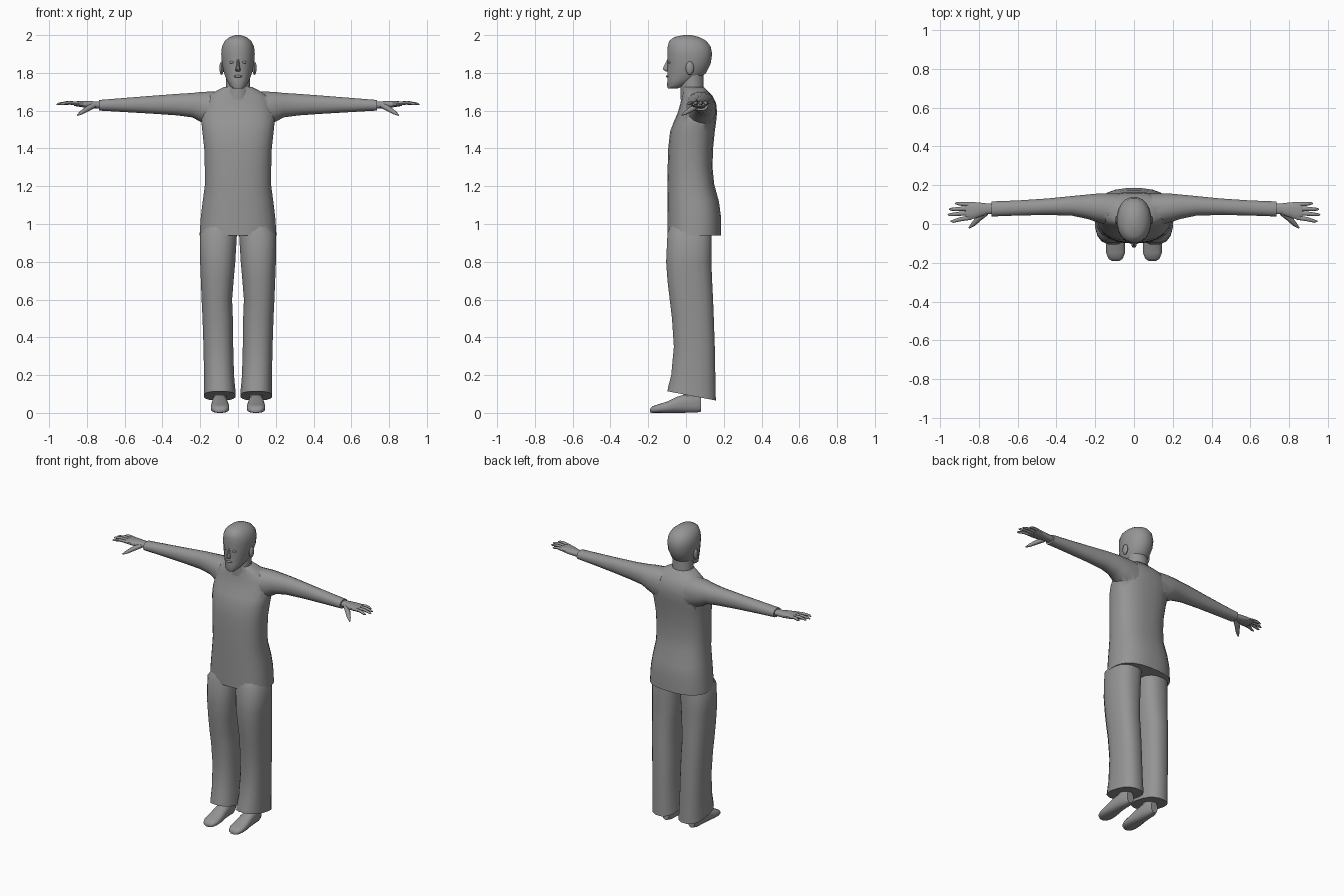
import bpy, bmesh, math
from mathutils import Vector

if "Cube" in bpy.data.objects:
    bpy.data.objects.remove(bpy.data.objects["Cube"])

grey = bpy.data.materials.new("plain_grey")
grey.diffuse_color = (0.3, 0.3, 0.3, 1)
grey.use_nodes = True
grey.node_tree.nodes["Principled BSDF"].inputs["Base Color"].default_value = grey.diffuse_color


def activate(ob):
    bpy.ops.object.select_all(action='DESELECT')
    ob.select_set(True)
    bpy.context.view_layer.objects.active = ob


def finish(ob, angle=50):
    activate(ob)
    for m in list(ob.modifiers):
        bpy.ops.object.modifier_apply(modifier=m.name)
    bpy.ops.object.shade_smooth_by_angle(angle=math.radians(angle))


def loft(name, axis, stations, sides=16, power=2.0, mirror=False, angle=50):
    """Skin rounded rings; station = (position, low a, high a, low b, high b[, tilt])."""
    bm = bmesh.new()
    rings = []
    for t, a0, a1, b0, b1, *tilt in stations:
        ring = []
        for i in range(sides):
            th = 2 * math.pi * (i + 0.5) / sides
            c, s = math.cos(th), math.sin(th)
            u = math.copysign(abs(c) ** (2 / power), c) * (a1 - a0) / 2
            v = math.copysign(abs(s) ** (2 / power), s) * (b1 - b0) / 2
            p = t + (tilt[0] * v if tilt else 0)
            a, b = (a0 + a1) / 2 + u, (b0 + b1) / 2 + v
            co = {'x': (p, a, b), 'y': (a, p, b), 'z': (a, b, p)}[axis]
            ring.append(bm.verts.new(co))
        rings.append(ring)
    for lo, hi in zip(rings, rings[1:]):
        for i in range(sides):
            j = (i + 1) % sides
            bm.faces.new((lo[i], lo[j], hi[j], hi[i]))
    bm.faces.new(rings[0])
    bm.faces.new(rings[-1])
    bmesh.ops.recalc_face_normals(bm, faces=bm.faces)
    me = bpy.data.meshes.new(name)
    bm.to_mesh(me)
    bm.free()
    me.materials.append(grey)
    ob = bpy.data.objects.new(name, me)
    bpy.context.collection.objects.link(ob)
    if mirror:
        ob.modifiers.new("mirror", 'MIRROR').use_mirror_merge = False
    finish(ob, angle)
    return ob


def tube(name, points, radii, flat=1.0, sides=8):
    """Tapered tube through points, mirrored to both sides."""
    bm = bmesh.new()
    pts = [Vector(p) for p in points]
    rings = []
    for k, p in enumerate(pts):
        d = (pts[min(k + 1, len(pts) - 1)] - pts[max(k - 1, 0)]).normalized()
        side = d.cross(Vector((0, 0, 1))).normalized()
        up = side.cross(d)
        rings.append([bm.verts.new(p + radii[k] * (side * math.cos(a) + up * math.sin(a) * flat))
                      for a in (2 * math.pi * i / sides for i in range(sides))])
    for lo, hi in zip(rings, rings[1:]):
        for i in range(sides):
            j = (i + 1) % sides
            bm.faces.new((lo[i], lo[j], hi[j], hi[i]))
    bm.faces.new(rings[0])
    bm.faces.new(rings[-1])
    bmesh.ops.recalc_face_normals(bm, faces=bm.faces)
    me = bpy.data.meshes.new(name)
    bm.to_mesh(me)
    bm.free()
    me.materials.append(grey)
    ob = bpy.data.objects.new(name, me)
    bpy.context.collection.objects.link(ob)
    ob.modifiers.new("mirror", 'MIRROR').use_mirror_merge = False
    finish(ob)


def ball(name, loc, size, mirror=True):
    """Small ellipsoid for facial features."""
    bm = bmesh.new()
    bmesh.ops.create_uvsphere(bm, u_segments=10, v_segments=6, radius=1)
    for v in bm.verts:
        v.co = Vector(loc) + Vector([c * s for c, s in zip(v.co, size)])
    me = bpy.data.meshes.new(name)
    bm.to_mesh(me)
    bm.free()
    me.materials.append(grey)
    ob = bpy.data.objects.new(name, me)
    bpy.context.collection.objects.link(ob)
    if mirror:
        ob.modifiers.new("mirror", 'MIRROR').use_mirror_merge = False
    finish(ob)


# Shirt body, flared at the hem
shirt = loft("shirt", 'z', [
    (0.94, -.205, .205, -.10, .186), (1.04, -.198, .198, -.10, .186),
    (1.12, -.188, .188, -.10, .175), (1.21, -.176, .176, -.10, .15),
    (1.30, -.177, .177, -.098, .141), (1.40, -.18, .18, -.095, .144),
    (1.49, -.19, .19, -.085, .153), (1.54, -.195, .195, -.066, .16),
    (1.59, -.19, .19, -.044, .165), (1.64, -.18, .18, -.03, .16),
    (1.68, -.155, .155, -.022, .14), (1.705, -.115, .115, -.018, .115),
    (1.725, -.075, .075, -.02, .095)], sides=24, power=2.5)

# Sleeves, joined into the shirt body
sleeves = loft("sleeves", 'x', [
    (.09, -.01, .158, 1.50, 1.702), (.16, .0, .160, 1.52, 1.702),
    (.20, .012, .157, 1.54, 1.70), (.24, .025, .153, 1.563, 1.695),
    (.32, .042, .145, 1.574, 1.69), (.45, .046, .132, 1.583, 1.68),
    (.60, .043, .122, 1.592, 1.668), (.735, .038, .117, 1.60, 1.657)],
    power=2.2, mirror=True)
union = shirt.modifiers.new("join_sleeves", 'BOOLEAN')
union.operation, union.solver, union.object = 'UNION', 'EXACT', sleeves
finish(shirt, 55)
bpy.data.objects.remove(sleeves)

# Trouser legs with slanted hems
loft("trouser_legs", 'z', [
    (.09, .012, .182, -.10, .16, -.19), (.12, .013, .181, -.096, .159, -.15),
    (.20, .02, .181, -.08, .157), (.35, .024, .184, -.066, .154),
    (.50, .026, .189, -.076, .149), (.60, .03, .194, -.088, .145),
    (.70, .022, .198, -.10, .14), (.80, .013, .202, -.107, .136),
    (.95, .004, .203, -.10, .137), (1.0, .004, .17, -.08, .13)],
    power=2.5, mirror=True)

# Shoes and ankles
loft("shoes", 'y', [
    (-.19, .075, .115, .002, .02), (-.18, .058, .132, .0, .034),
    (-.15, .046, .144, .0, .045), (-.10, .046, .144, .0, .06),
    (-.05, .052, .140, .0, .085), (0, .058, .135, .0, .10),
    (.05, .06, .132, .0, .10), (.08, .072, .12, .006, .085)],
    power=2.6, mirror=True)
loft("ankles", 'z', [(.04, .06, .13, -.02, .07), (.16, .06, .13, -.01, .075)],
     sides=12, mirror=True)

# Neck
loft("neck", 'z', [
    (1.66, -.07, .07, -.03, .10), (1.72, -.066, .066, -.03, .095),
    (1.80, -.064, .064, -.03, .092)])

# Head, from chin to crown
loft("head", 'z', [
    (1.717, -.026, .026, -.096, -.045), (1.73, -.043, .043, -.10, -.015),
    (1.765, -.062, .062, -.10, .07), (1.80, -.075, .075, -.098, .108),
    (1.85, -.086, .086, -.098, .132), (1.90, -.090, .090, -.10, .14),
    (1.94, -.086, .086, -.098, .132), (1.97, -.070, .070, -.09, .108),
    (1.99, -.045, .045, -.062, .07), (2.0, -.014, .014, -.012, .03)],
    sides=20, power=2.15)

# Face: nose, eyes, lips, ears
loft("nose", 'z', [
    (1.808, -.012, .012, -.108, -.08), (1.818, -.015, .015, -.124, -.08),
    (1.828, -.011, .011, -.122, -.08), (1.87, -.006, .006, -.101, -.08)], sides=8)
ball("eyes", (.032, -.086, 1.856), (.015, .010, .007))
ball("lips", (0, -.096, 1.782), (.024, .010, .007), mirror=False)
ball("ears", (.087, .02, 1.825), (.012, .022, .036))

# Palms, fingers and thumbs
loft("palms", 'x', [
    (.70, .05, .105, 1.61, 1.648), (.76, .05, .107, 1.612, 1.65),
    (.80, .034, .112, 1.614, 1.652), (.84, .022, .115, 1.62, 1.652),
    (.868, .026, .112, 1.625, 1.648)], sides=12, power=2.4, mirror=True)
for finger, y0, y1, tip in (("index", .034, .014, .945), ("middle", .057, .048, .96),
                            ("ring", .080, .076, .953), ("little", .101, .106, .922)):
    mid = (.85 + tip) / 2
    tube(finger + "_fingers", [(.84, y0, 1.637), (mid, (y0 + y1) / 2, 1.642),
                               (tip - .012, y1, 1.636), (tip, y1, 1.633)],
         [.012, .0105, .008, .003], .85)
tube("thumbs", [(.765, .06, 1.628), (.80, .03, 1.608), (.828, .0, 1.59), (.85, -.02, 1.576)],
     [.018, .016, .012, .004], .9)
